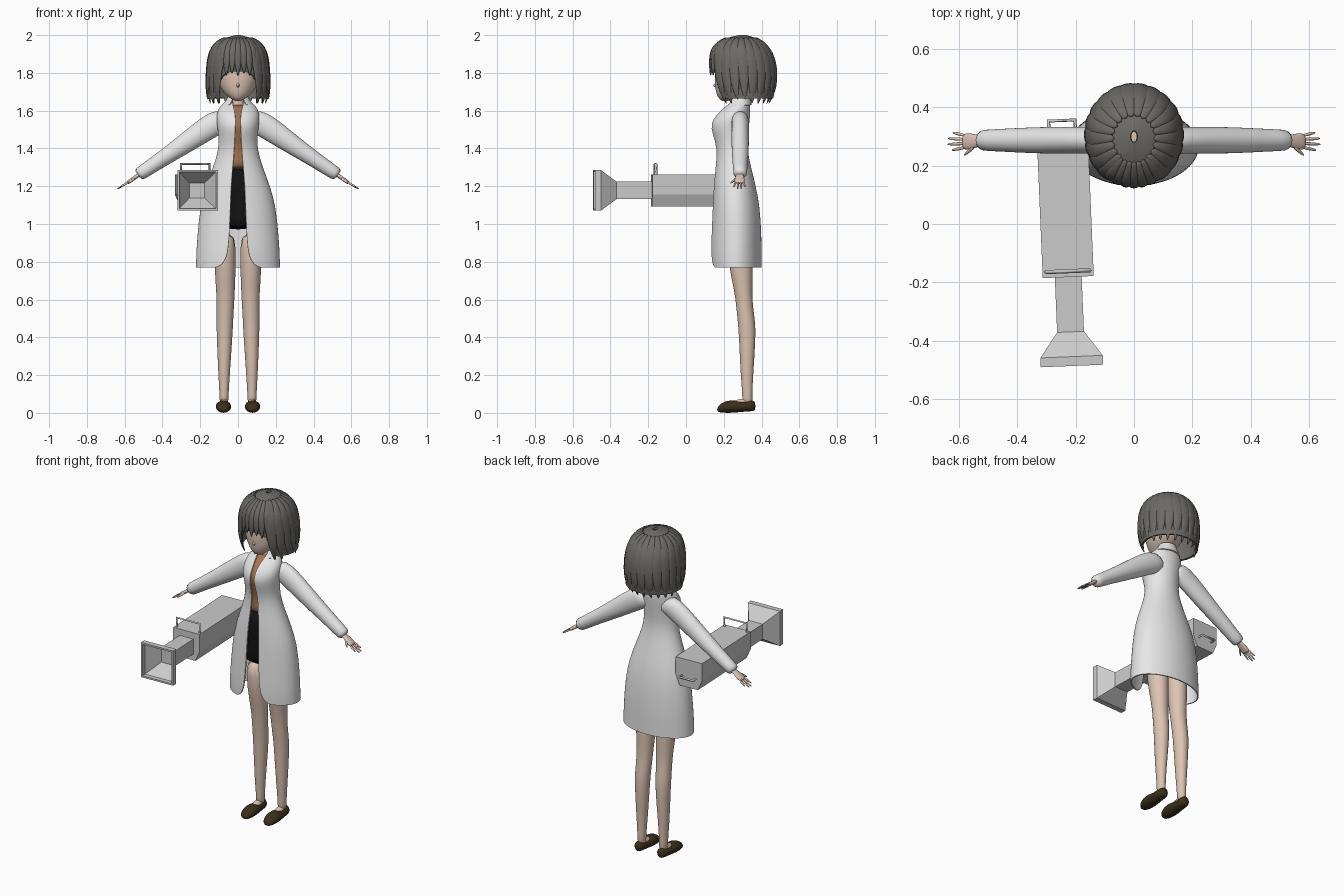
import bpy, bmesh
from math import sin, cos, asin, pi, sqrt, radians
from mathutils import Vector, Matrix

if "Cube" in bpy.data.objects:
    bpy.data.objects.remove(bpy.data.objects["Cube"], do_unlink=True)


def material(name, *rgb):
    m = bpy.data.materials.new(name)
    m.use_nodes = True
    m.diffuse_color = (*rgb, 1)
    m.node_tree.nodes["Principled BSDF"].inputs["Base Color"].default_value = (*rgb, 1)
    return m


WHITE = material("coat white", .8, .8, .8)
SKIN = material("skin", .72, .55, .45)
HAIR_GREY = material("hair grey", .15, .145, .135)
BROWN = material("shirt brown", .38, .17, .08)
BLACK = material("black", .006, .006, .006)
LEATHER = material("shoe leather", .045, .028, .01)
METAL = material("metal grey", .6, .6, .6)


def skin(name, rings, mat, wrap=True, fill=True, levels=1, thick=0, smooth=True):
    """Bridge equal rings of points into one surface."""
    bm = bmesh.new()
    rows = [[bm.verts.new(p) for p in r] for r in rings]
    n = len(rows[0])
    for a, b in zip(rows, rows[1:]):
        for i in range(n if wrap else n - 1):
            j = (i + 1) % n
            bm.faces.new((a[i], a[j], b[j], b[i]))
    if fill:
        bm.faces.new(rows[0])
        bm.faces.new(rows[-1])
    bmesh.ops.remove_doubles(bm, verts=bm.verts, dist=1e-5)
    bmesh.ops.recalc_face_normals(bm, faces=bm.faces)
    for f in bm.faces:
        f.smooth = smooth
    me = bpy.data.meshes.new(name)
    bm.to_mesh(me)
    bm.free()
    me.materials.append(mat)
    ob = bpy.data.objects.new(name, me)
    bpy.context.collection.objects.link(ob)
    if levels:
        ob.modifiers.new("Smooth", 'SUBSURF').levels = levels
        ob.modifiers["Smooth"].render_levels = levels
    if thick:
        sol = ob.modifiers.new("Thickness", 'SOLIDIFY')
        sol.thickness, sol.offset = thick, -1
        ob.modifiers.new("Crisp rim", 'EDGE_SPLIT').split_angle = radians(50)
    return ob


def oval(c, u, v, n=12):
    c, u, v = Vector(c), Vector(u), Vector(v)
    return [c + u * cos(2 * pi * i / n) + v * sin(2 * pi * i / n) for i in range(n)]


# Body tables hold rows of: height, half width, front y, back y, (front gap)
def at(table, z):
    for a, b in zip(table, table[1:]):
        if a[0] >= z >= b[0]:
            k = (a[0] - z) / (a[0] - b[0])
            return [p + (q - p) * k for p, q in zip(a, b)]
    return list(table[0] if z > table[0][0] else table[-1])


def point(row, t, inset=0):
    z, rx, yf, yb = row[:4]
    return Vector(((rx - inset) * sin(t),
                   (yf + yb) / 2 - ((yb - yf) / 2 - inset) * cos(t), z))


def shell(name, table, mat, n=32, inset=0, **kw):
    rings = []
    for row in table:
        g = asin(min(.99, row[4] / row[1]))
        rings.append([point(row, g + (2 * pi - 2 * g) * i / n, inset) for i in range(n + 1)])
    return skin(name, rings, mat, wrap=False, fill=False, **kw)


def body(name, table, mat, inset=0, n=32):
    return skin(name, [[point(r, 2 * pi * i / n, inset) for i in range(n)] for r in table], mat)


# Open coat with rounded front corners
COAT = [(1.665, .045, .255, .335, .03), (1.645, .07, .235, .335, .03),
        (1.62, .1, .205, .34, .024), (1.58, .115, .16, .34, .014),
        (1.53, .112, .13, .335, .014), (1.48, .105, .138, .33, .016),
        (1.4, .1, .166, .322, .02), (1.3, .132, .155, .345, .028),
        (1.2, .17, .145, .37, .037), (1.1, .2, .14, .39, .04),
        (.95, .215, .133, .4, .046), (.86, .221, .13, .4, .052),
        (.8, .223, .13, .4, .07), (.77, .223, .133, .4, .105)]
shell("coat", COAT, WHITE, thick=.007)
shell("coat_collar", [(1.682, .05, .25, .335, .03), (1.655, .062, .232, .342, .03),
                      (1.63, .085, .212, .347, .045)], WHITE, thick=.007)

# Shirt and skirt follow the coat from inside
body("shirt", [at(COAT, z) for z in (1.635, 1.6, 1.56, 1.53, 1.48, 1.4, 1.34, 1.285)], BROWN, .012)
body("skirt", [(1.3, .115, .17, .335), (1.2, .14, .163, .35),
               (1.1, .15, .16, .36), (1.03, .153, .158, .365), (.97, .153, .158, .365)], BLACK)

# Neck and head
skin("neck", [oval((0, .285, z), (r, 0, 0), (0, r, 0))
              for z, r in ((1.58, .045), (1.63, .038), (1.67, .035), (1.72, .038))], SKIN)
HEAD = [(1.65, .015, .19, .225), (1.665, .042, .172, .27), (1.69, .073, .16, .32),
        (1.73, .1, .153, .37), (1.78, .118, .152, .39), (1.85, .125, .155, .4),
        (1.92, .112, .18, .39), (1.965, .07, .22, .35)]
body("head", HEAD, SKIN)
skin("nose", [oval((0, .162 - d, 1.737 - d / 4), (r, 0, 0), (0, 0, r * 1.4), 8)
              for d, r in ((0, .014), (.01, .008), (.018, .002))], SKIN)


def face_point(x, z):
    _, rx, yf, yb = at(HEAD, z)
    return Vector((x, (yf + yb) / 2 - (yb - yf) / 2 * sqrt(max(0, 1 - (x / rx) ** 2)) - .004, z))


for s, side in ((1, "left"), (-1, "right")):
    skin(side + "_eye", [[face_point(s * (.066 + .03 * k * cos(a * pi / 10)),
                                     1.778 + .023 * k * sin(a * pi / 10)) for a in range(20)]
                         for k in (1, .5, .05)], BLACK, fill=False, levels=0)

# Bobbed hair: a cap with overlapping strands
HAIR = [(2.0, .012, .28, .32, 0), (1.988, .065, .22, .365, 0), (1.965, .11, .178, .405, 0),
        (1.93, .137, .145, .437, 0), (1.88, .152, .132, .46, 0), (1.82, .159, .13, .473, 0),
        (1.79, .161, .13, .475, .1), (1.72, .166, .138, .473, .105),
        (1.665, .165, .16, .462, .115), (1.63, .15, .185, .435, .12)]
shell("hair_cap", HAIR[:-1], HAIR_GREY, thick=.012)


def strand(name, t, z0, z1, w):
    rings = []
    for i, k in enumerate((.35, .6, .85, 1, 1, .85, .55, .12)):
        z = z0 + (z1 - z0) * (i / 7) ** 1.4
        row = at(HAIR, z)
        p = point(row, t)
        u = (point(row, t + .01) - p).normalized()
        v = (p - Vector((0, .3, 1.8))).normalized()
        rings.append(oval(p, u * w * k, v * .011 * (k + .2), 8))
    skin(name, rings, HAIR_GREY)


for i in range(7):
    t = (i - 3) * .2
    strand("fringe_strand", t, 1.985, 1.795 - .012 * (i % 2), .024)
for i in range(18):
    t = .74 + i * (2 * pi - 1.48) / 17
    near_ear = 1.15 < min(t, 2 * pi - t) < 1.75
    strand("hair_strand", t, 1.988, 1.655 if near_ear else 1.632, .036)

# Limbs, built once for each side
LEG = [(.97, .07, .28, .062, .07), (.77, .068, .29, .057, .065), (.64, .066, .304, .05, .047),
       (.56, .067, .31, .046, .045), (.48, .07, .321, .045, .047), (.4, .071, .325, .042, .045),
       (.2, .074, .322, .031, .034), (.1, .074, .325, .024, .026), (.04, .074, .325, .025, .03)]
SHOE = [(.164, .014, .012, .022), (.18, .032, .004, .046), (.215, .043, .002, .062),
        (.255, .042, .003, .066), (.29, .036, .007, .058), (.325, .034, .01, .06),
        (.355, .03, .011, .066), (.368, .014, .016, .056)]
ARM = [(.05, 1.56, .055), (.11, 1.542, .068), (.2, 1.482, .062), (.3, 1.412, .052),
       (.4, 1.345, .043), (.5, 1.278, .037), (.533, 1.256, .037)]
PALM = [(.5, .285, 1.278, .02), (.54, .285, 1.25, .022), (.565, .283, 1.232, .031),
        (.59, .282, 1.215, .03)]

for s, side in ((1, "left"), (-1, "right")):
    def digit(name, a, b, r):
        a, b = Vector(a), Vector(b)
        skin(side + name, [oval((s * p.x, p.y, p.z), (0, r * w, 0), (s * .6 * r * w, 0, .8 * r * w), 6)
                           for p, w in ((a, 1), (a.lerp(b, .5), .95), (a.lerp(b, .85), .7),
                                        (b, .3))], SKIN)

    skin(side + "_leg", [oval((s * x, y, z), (rx, 0, 0), (0, ry, 0), 16)
                         for z, x, y, rx, ry in LEG], SKIN)
    skin(side + "_instep", [oval((s * .075, y, z), (r, 0, 0), (0, 0, r), 10)
                            for y, z, r in ((.33, .055, .024), (.29, .052, .024),
                                            (.25, .045, .022))], SKIN)
    skin(side + "_shoe", [oval((s * .077, y, (lo + hi) / 2), (w, 0, 0), (0, 0, (hi - lo) / 2 + .003), 14)
                          for y, w, lo, hi in SHOE], LEATHER)
    skin(side + "_sleeve", [oval((s * x, .287, z), (0, min(r, .047), 0), (s * .6 * r, 0, .8 * r), 16)
                            for x, z, r in ARM], WHITE)
    skin(side + "_palm", [oval((s * x, y, z), (0, w, 0), (s * .006, 0, .009), 10)
                          for x, y, z, w in PALM], SKIN)
    for i in range(4):
        reach = (.625, .64, .638, .622)[i]
        digit("_finger", (.58, .262 + i * .014, 1.222),
              (reach, .253 + i * .02, 1.222 - (reach - .58) * .62), .007)
    digit("_thumb", (.545, .268, 1.245), (.582, .236, 1.215), .009)

# Carried device: faceted box, square neck, hollow flared horn and two handles
PLACE = Matrix.Translation((-.233, 0, 1.178)) @ Matrix.Rotation(radians(2.4), 4, 'Z')


def hard(name, rings):
    skin(name, rings, METAL, levels=0, smooth=False).matrix_world = PLACE


outline = [(-.0875, .085), (.0875, .085), (.0875, -.022), (.06, -.085), (-.06, -.085), (-.0875, -.022)]
hard("device_box", [[(x, y, z) for x, z in outline] for y in (-.182, .325)])
horn = [(-.17, .046), (-.37, .046), (-.455, .107), (-.487, .107), (-.487, .097), (-.46, .097), (-.38, .04)]
hard("device_horn", [[(x * r, y, z * r) for x, z in ((-1, -1), (1, -1), (1, 1), (-1, 1))]
                     for y, r in horn])


def handle(name, path):
    cu = bpy.data.curves.new(name, 'CURVE')
    cu.dimensions = '3D'
    cu.bevel_depth, cu.bevel_resolution = .007, 0
    sp = cu.splines.new('POLY')
    sp.points.add(len(path) - 1)
    for p, co in zip(sp.points, path):
        p.co = (*co, 1)
    cu.materials.append(METAL)
    ob = bpy.data.objects.new(name, cu)
    bpy.context.collection.objects.link(ob)
    ob.matrix_world = PLACE


handle("top_handle", [(-.076, -.162, .08), (-.076, -.162, .14), (.076, -.162, .14), (.076, -.162, .08)])
handle("rear_handle", [(-.045, .32, -.02), (-.045, .355, -.02), (.045, .355, -.02), (.045, .32, -.02)])
